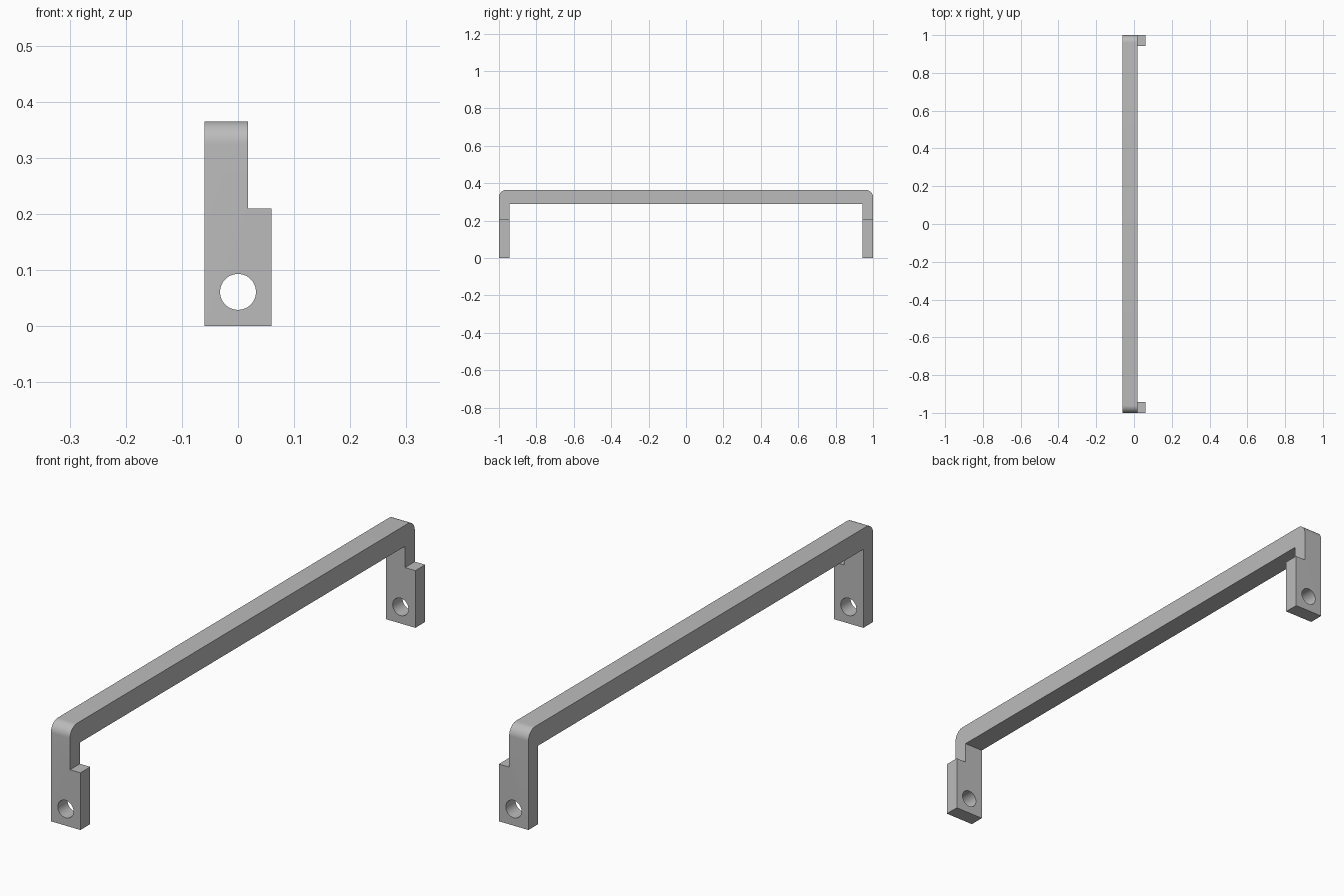
import bpy, bmesh
from math import sin, cos, pi, radians

cube = bpy.data.objects.get("Cube")
if cube:
    bpy.data.objects.remove(cube, do_unlink=True)

HALF_W, BAR_X = 0.06, 0.018        # half width of the feet, side face of the bar
TOP, UNDER, STEP = 0.365, 0.288, 0.21
LEG, FILLET = 0.057, 0.04
HOLE_Z, HOLE_R = 0.061, 0.032

grey = bpy.data.materials.new("plain grey")
grey.use_nodes = True
colour = (0.5, 0.5, 0.5, 1)
grey.diffuse_color = colour
grey.node_tree.nodes["Principled BSDF"].inputs["Base Color"].default_value = colour


def extrude_profile(name, points, x0, x1):
    """Extrude a closed (y, z) outline along x."""
    bm = bmesh.new()
    face = bm.faces.new([bm.verts.new((x0, y, z)) for y, z in points])
    out = bmesh.ops.extrude_face_region(bm, geom=[face])
    moved = [v for v in out["geom"] if isinstance(v, bmesh.types.BMVert)]
    bmesh.ops.translate(bm, vec=(x1 - x0, 0, 0), verts=moved)
    bmesh.ops.recalc_face_normals(bm, faces=bm.faces)
    mesh = bpy.data.meshes.new(name)
    bm.to_mesh(mesh)
    bm.free()
    mesh.materials.append(grey)
    obj = bpy.data.objects.new(name, mesh)
    bpy.context.collection.objects.link(obj)
    return obj


def cut(target, cutter):
    """Subtract the cutter from the target, then remove the cutter."""
    cutter.hide_render = True
    mod = target.modifiers.new("cut", 'BOOLEAN')
    mod.operation, mod.solver, mod.object = 'DIFFERENCE', 'EXACT', cutter
    bpy.ops.object.select_all(action='DESELECT')
    bpy.context.view_layer.objects.active = target
    target.select_set(True)
    bpy.ops.object.modifier_apply(modifier=mod.name)
    bpy.data.objects.remove(cutter, do_unlink=True)


# Handle outline: two legs and a bar with rounded outer corners
half = [(1 - LEG, UNDER), (1 - LEG, 0), (1, 0)]
for i in range(13):
    a = pi / 2 * i / 12
    half.append((1 - FILLET + FILLET * cos(a), TOP - FILLET + FILLET * sin(a)))
outline = half + [(-y, z) for y, z in reversed(half)]
handle = extrude_profile("handle", outline, -HALF_W, HALF_W)

# Narrow everything above the feet
step = [(-1.2, STEP), (1.2, STEP), (1.2, 0.6), (-1.2, 0.6)]
cut(handle, extrude_profile("step_cutter", step, BAR_X, 0.2))

# Screw hole through both feet
bpy.ops.mesh.primitive_cylinder_add(vertices=48, radius=HOLE_R, depth=2.4,
                                    location=(0, 0, HOLE_Z), rotation=(pi / 2, 0, 0))
drill = bpy.context.object
drill.name = "hole_cutter"
drill.data.materials.append(grey)
cut(handle, drill)

bpy.ops.object.shade_smooth_by_angle(angle=radians(30))
